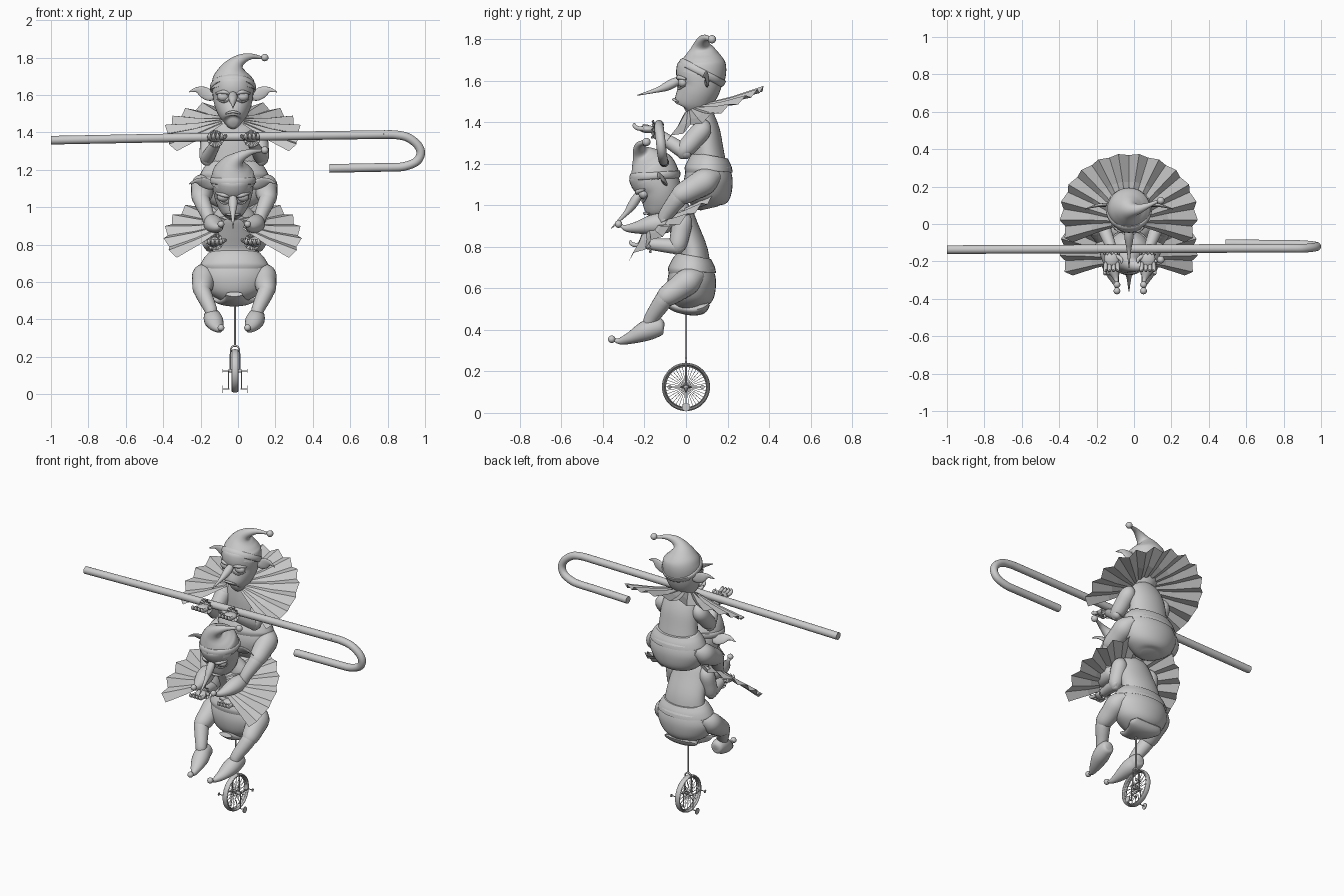
import bpy, bmesh
from math import sin, cos, pi, radians
from mathutils import Vector as V, Matrix as M

CX = -0.02
I = M.Identity(4)


def make(name, bm, mat=I, smooth=True):
    bm.transform(mat)
    bmesh.ops.recalc_face_normals(bm, faces=bm.faces)
    me = bpy.data.meshes.new(name)
    bm.to_mesh(me)
    bm.free()
    ob = bpy.data.objects.new(name, me)
    bpy.context.collection.objects.link(ob)
    if smooth:
        bpy.ops.object.select_all(action='DESELECT')
        ob.select_set(True)
        bpy.context.view_layer.objects.active = ob
        bpy.ops.object.shade_smooth_by_angle(angle=radians(50))
    return ob


def curve(rows, k):
    """Catmull-Rom refinement of rows of numbers."""
    out = []
    for i in range(len(rows) - 1):
        a, b, c, d = (rows[min(max(i + j, 0), len(rows) - 1)] for j in (-1, 0, 1, 2))
        for t in [j / k for j in range(k)]:
            out.append([0.5 * (2*q + (r-p)*t + (2*p-5*q+4*r-s)*t*t + (3*q-p-3*r+s)*t**3)
                        for p, q, r, s in zip(a, b, c, d)])
    return out + [list(rows[-1])]


def sweep(bm, rows, ref=(1, 0, 0), n=20, k=4):
    """Rows are x, y, z, radius along ref, radius across it."""
    rows = curve([tuple(r) if len(r) == 5 else (*r, r[3]) for r in rows], k)
    rings = []
    for i, r in enumerate(rows):
        t = (V(rows[min(i+1, len(rows)-1)][:3]) - V(rows[max(i-1, 0)][:3])).normalized()
        u = V(ref)
        u = (u - t * u.dot(t)).normalized()
        w = t.cross(u)
        rings.append([bm.verts.new(V(r[:3]) + u*cos(2*pi*j/n)*max(r[3], .001)
                                   + w*sin(2*pi*j/n)*max(r[4], .001)) for j in range(n)])
    for a, b in zip(rings, rings[1:]):
        for j in range(n):
            bm.faces.new((a[j], a[(j+1) % n], b[(j+1) % n], b[j]))
    bm.faces.new(rings[0])
    bm.faces.new(rings[-1])


def tube(name, rows, mat=I, **kw):
    bm = bmesh.new()
    sweep(bm, rows, **kw)
    return make(name, bm, mat)


def ball(name, loc, scale, mat=I):
    bm = bmesh.new()
    bmesh.ops.create_uvsphere(bm, u_segments=20, v_segments=12, radius=1)
    return make(name, bm, mat @ M.Translation(loc) @ M.Diagonal((*scale, 1)))


def body(name, rows, mat=I):
    """Upright form from rows of z, front y, back y, half width."""
    tube(name, [(0, (f+b)/2, z, w, (b-f)/2) for z, f, b, w in rows], mat, n=32)


def fan(name, mat, r0, r1, drop, a0, a1, pleats, depth):
    """Pleated cloth ring."""
    bm = bmesh.new()
    rows = []
    for i in range(2*pleats + 1):
        a = a0 + (a1-a0)*i/(2*pleats)
        s = 1 if i % 2 else -1
        ro = r1 * (1 + 0.03*s)
        rows.append([bm.verts.new((r*cos(a), r*sin(a), z)) for r, z in
                     ((r0, 0), ((r0+ro)/2, -drop*.6 + s*depth*.6), (ro, -drop + s*depth))])
    for p, q in zip(rows, rows[1:]):
        for j in (0, 1):
            bm.faces.new((p[j], q[j], q[j+1], p[j+1]))
    make(name, bm, mat, False)


# Unicycle wheel
WZ = 0.125
for name, R, r, sx in (("tyre", .109, .007, 2.6), ("rim", .099, .003, 3)):
    bpy.ops.mesh.primitive_torus_add(major_radius=R, minor_radius=r, major_segments=48, minor_segments=12)
    o = bpy.context.object
    o.name = name
    o.data.transform(M.Translation((CX+.004, 0, WZ)) @ M.Diagonal((sx, 1, 1, 1)) @ M.Rotation(pi/2, 4, 'Y'))
    bpy.ops.object.shade_smooth_by_angle()
W = M.Translation((CX+.004, 0, WZ))
bm = bmesh.new()
for i in range(36):
    a = 2*pi*i/36
    x = .012 if i % 2 else -.012
    sweep(bm, [(x, .01*cos(a), .01*sin(a), .0012), (x*.3, .1*cos(a), .1*sin(a), .0012)], n=5, k=1)
make("spokes", bm, W)
tube("hub", [(-.035, 0, 0, .009), (.035, 0, 0, .009)], W, ref=(0, 1, 0), k=1)

# Fork, cranks and pedals
bm = bmesh.new()
sweep(bm, [(-.025, 0, -.005, .004), (-.024, 0, .1, .004), (-.016, 0, .127, .005), (0, 0, .134, .006),
           (.016, 0, .127, .005), (.024, 0, .1, .004), (.025, 0, -.005, .004)], ref=(0, 1, 0), n=10)
sweep(bm, [(0, 0, .13, .005), (0, 0, .40, .005)], n=12, k=1)
make("fork_and_post", bm, W)
for s in (-1, 1):
    bm = bmesh.new()
    sweep(bm, [(s*.034, 0, 0, .003), (s*.034, s*.08, 0, .003)], n=8, k=1)
    sweep(bm, [(s*.034, 0, 0, .003), (s*.034, 0, -.098, .003)], n=8, k=1)
    for y, z, r in ((s*.08, 0, .010), (0, -.098, .02)):
        sweep(bm, [(s*.03, y, z, .003), (s*.066, y, z, .003)], ref=(0, 1, 0), n=8, k=1)
        sweep(bm, [(s*.063, y, z, r), (s*.067, y, z, r)], ref=(0, 1, 0), n=12, k=1)
    make("crank_and_pedals", bm, W)

# Saddle
C = M.Translation((CX, 0, 0))
tube("seat", [(0, -.10, .535, .045, .014), (0, -.05, .512, .055, .025), (0, .03, .497, .09, .028),
              (0, .08, .507, .115, .028), (0, .11, .525, .09, .008)], C)

# Bent pole
tube("hooked_pole", [(-1, -.137, 1.358, .023), (-.1, -.133, 1.375, .023), (.7, -.13, 1.387, .023),
                     (.78, -.13, 1.388, .023), (.84, -.13, 1.387, .023), (.905, -.13, 1.374, .023),
                     (.958, -.125, 1.335, .023), (.977, -.12, 1.29, .023),
                     (.955, -.115, 1.245, .023), (.89, -.11, 1.218, .023), (.82, -.108, 1.213, .023),
                     (.74, -.108, 1.212, .023), (.49, -.105, 1.207, .023)], ref=(0, 1, 0), k=6)


def head(p, mat):
    body(p + "head", [(-.13, -.09, -.05, .02), (-.122, -.118, .0, .045), (-.095, -.13, .035, .07),
                      (-.05, -.118, .07, .093), (0, -.108, .10, .106), (.06, -.118, .115, .11),
                      (.10, -.10, .11, .10), (.12, -.05, .05, .04)], mat)
    # Cap with curled tip and band
    tube(p + "cap", [(0, .002, .045, .118), (0, .010, .085, .115), (0, .01, .12, .102), (.006, .008, .16, .07),
                     (.022, .006, .192, .04), (.055, .012, .215, .026), (.10, .028, .226, .015),
                     (.15, .05, .220, .008)], mat, ref=(0, 1, 0), n=32)
    tube(p + "cap_band", [(0, 0, .044, .114), (0, .003, .05, .122), (0, .012, .07, .122),
                          (0, .015, .076, .114)], mat, n=40, k=2)
    ball(p + "cap_bobble", (.17, .055, .22), (.02,)*3, mat)
    # Face features
    tube(p + "nose", [(0, -.09, .03, .014), (0, -.125, .012, .024, .022), (0, -.165, -.008, .021),
                      (0, -.21, -.025, .012), (0, -.305, -.05, .002)], mat)
    tube(p + "mouth", [(-.04, -.107, -.082, .003), (-.025, -.122, -.075, .006), (0, -.13, -.07, .007),
                       (.025, -.122, -.075, .006), (.04, -.107, -.082, .003)], mat, ref=(0, 0, 1), n=10)
    for s in (-1, 1):
        ball(p + "eye", (s*.052, -.084, .012), (.033, .025, .026), mat)
        tube(p + "eyelid", [(s*.014, -.103, .026, .005), (s*.05, -.106, .036, .011),
                            (s*.09, -.07, .028, .005)], mat, ref=(0, 0, 1), n=12)
        tube(p + "eye_bag", [(s*.018, -.11, -.006, .003), (s*.05, -.104, -.018, .005),
                             (s*.085, -.075, -.004, .003)], mat, ref=(0, 0, 1), n=10)
        tube(p + "ear", [(s*.095, .03, .015, .012, .02), (s*.125, .032, .018, .010, .03),
                         (s*.16, .03, .036, .009, .03), (s*.195, .022, .048, .006, .014),
                         (s*.235, .01, .036, .002)], mat, ref=(0, 1, 0))


def hand(p, s, wrist, pitch):
    mat = M.Translation(V(wrist)) @ M.Rotation(pitch, 4, 'X')
    ball(p + "palm", (0, -.035, 0), (.04, .042, .019), mat)
    for i in range(4):
        x = (i - 1.5)*.02
        tube(p + "finger", [(x, -.055, 0, .011), (x*1.1, -.085, .003, .011), (x*1.1, -.1, .014, .009),
                            (x, -.1, .026, .004)], mat, n=10)
    tube(p + "thumb", [(-s*.025, -.02, 0, .012), (-s*.052, -.04, .012, .011), (-s*.052, -.06, .02, .004)], mat, n=10)
    fan(p + "cuff", mat @ M.Rotation(-pi/2, 4, 'X'), .02, .045, .012, 0, 2*pi, 12, .006)


def shoe(p, s, heel, pitch):
    mat = M.Translation(V(heel)) @ M.Rotation(pitch, 4, 'X')
    tube(p + "shoe", [(0, .04, .005, .012), (0, .03, .005, .036, .038), (0, -.01, 0, .046, .05),
                      (-s*.01, -.06, -.02, .05, .047), (-s*.025, -.12, -.048, .036, .03),
                      (-s*.04, -.17, -.064, .017), (-s*.046, -.2, -.06, .007)], mat)
    ball(p + "shoe_bobble", (-s*.047, -.213, -.055), (.018,)*3, mat)


def figure(p, hips, torso, neck, tilt, hd, leg, heel, pitch, arm, wrist, hpitch):
    H = M.Translation((CX, *hips))
    # Baggy trousers and jacket hem
    body(p + "trousers", [(-.125, -.03, .05, .05), (-.11, -.07, .085, .10), (-.07, -.10, .113, .155),
                          (0, -.112, .123, .187), (.06, -.10, .115, .176), (.10, -.074, .10, .15),
                          (.125, -.055, .085, .125)], H)
    body(p + "jacket_hem", [(.055, -.100, .115, .172), (.06, -.109, .124, .184), (.10, -.09, .115, .164),
                            (.13, -.065, .10, .138)], H)
    body(p + "torso", torso, C)
    fan(p + "ruff", M.Translation((CX-.008, *neck)) @ M.Rotation(radians(tilt), 4, 'X'),
        .06, .36, .075, radians(-31), radians(211), 14, .011)
    head(p, M.Translation((CX-.007, hd[0], hd[1])) @ M.Rotation(radians(hd[2]), 4, 'X'))
    for s in (-1, 1):
        def limb(name, rows):
            tube(p + name, [(CX + s*x, y, z, r) for x, y, z, r in rows], ref=(1, .01, 0))
        (a, b, c) = leg
        mid = [(i + j)/2 for i, j in zip(a, b)]
        limb("thigh", [(a[0]-.02, a[1]+.055, a[2]+.03, .025), (*a, .062), (*mid, .059), (*b, .048),
                       (b[0]-.004, b[1]-.03, b[2]-.03, .02)])
        limb("shin", [(b[0], b[1]+.01, b[2]+.03, .025), (*b, .044), (*c, .034), (c[0], c[1], c[2]-.03, .03)])
        shoe(p, s, (CX + s*heel[0], heel[1], heel[2]), pitch)
        (a, b, c) = arm
        mid = [(i + j)/2 for i, j in zip(a, b)]
        limb("upper_arm", [(a[0]-.02, a[1], a[2]+.04, .015), (*a, .045), (*mid, .047), (*b, .04),
                           (b[0], b[1], b[2]-.035, .015)])
        limb("forearm", [(b[0], b[1]+.03, b[2]-.01, .015), (*b, .036), (*c, .026)])
        hand(p, s, (CX-.003 + s*wrist[0], wrist[1], wrist[2]), hpitch)


# Lower rider, seated on the unicycle
figure("lower_", (.022, .625),
       [(.70, -.05, .12, .14), (.78, -.035, .105, .13), (.88, -.075, .065, .122), (.96, -.11, .03, .11),
        (1.01, -.12, -.02, .06), (1.04, -.12, -.04, .045)],
       (-.18, .905), 36, (-.125, 1.088, 31),
       ((.16, .02, .64), (.172, -.10, .555), (.125, -.17, .45)), (.118, -.145, .41), 0,
       ((.115, -.015, .93), (.13, -.04, .80), (.105, -.19, .815)), (.10, -.165, .815), .1)

# Upper rider, seated on the lower one's shoulders
figure("upper_", (.102, 1.11),
       [(1.19, .03, .195, .135), (1.27, .03, .18, .128), (1.36, .03, .163, .12), (1.43, .035, .135, .10),
        (1.47, .03, .105, .05), (1.51, .025, .10, .045)],
       (.02, 1.46), 28, (.07, 1.58, 0),
       ((.165, .10, 1.12), (.178, -.03, 1.045), (.14, -.10, .95)), (.118, -.105, .91), -.25,
       ((.13, .08, 1.37), (.145, -.01, 1.26), (.095, -.14, 1.345)), (.097, -.15, 1.365), -.05)
